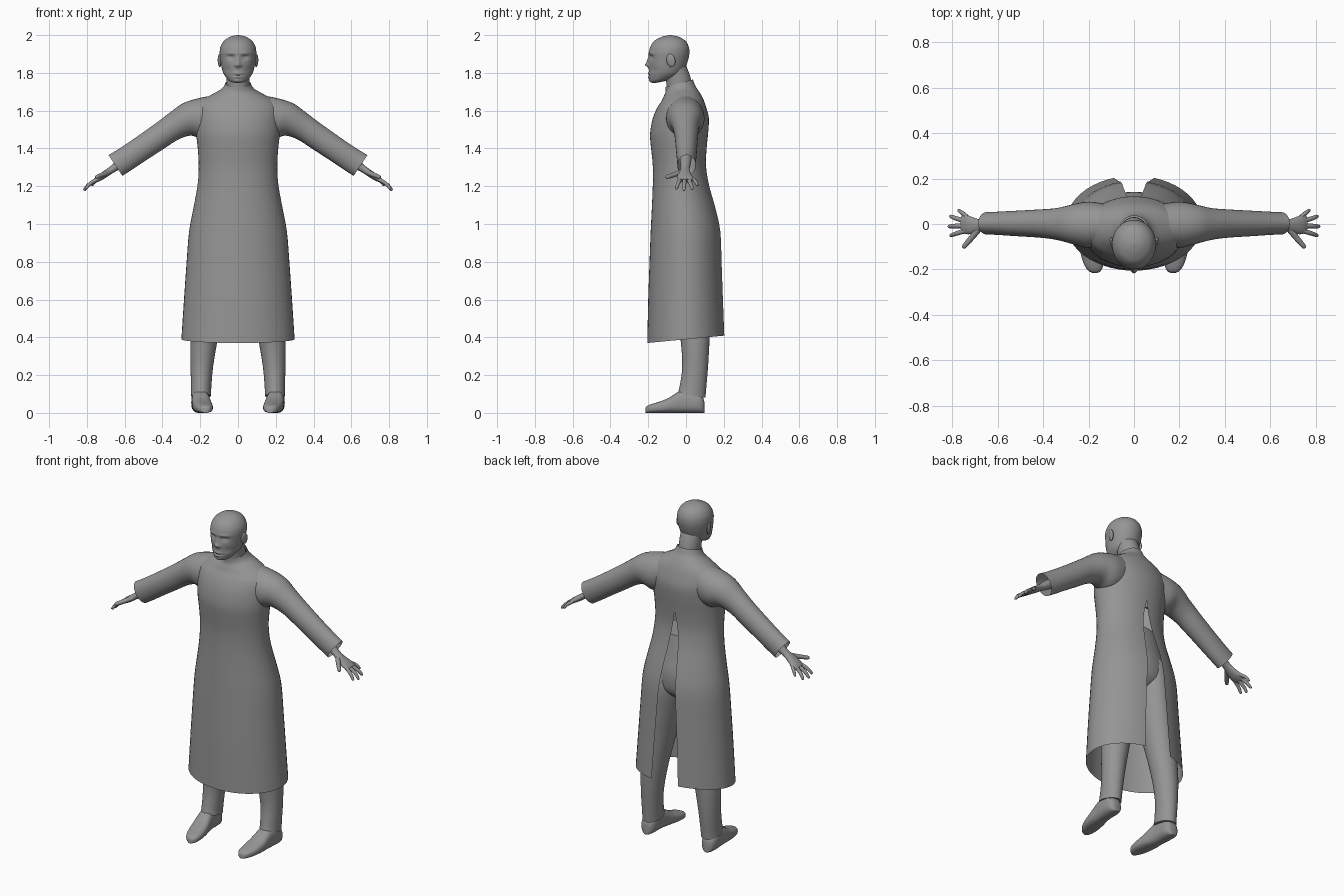
import bpy, bmesh, math
from mathutils import Vector, Matrix

grey = bpy.data.materials.new("cloth grey")
grey.diffuse_color = (0.3, 0.3, 0.3, 1)


def finish(bm, name, angle=50):
    bmesh.ops.remove_doubles(bm, verts=bm.verts, dist=1e-5)
    bmesh.ops.recalc_face_normals(bm, faces=bm.faces)
    me = bpy.data.meshes.new(name)
    bm.to_mesh(me)
    bm.free()
    me.materials.append(grey)
    me.shade_smooth()
    me.set_sharp_from_angle(angle=math.radians(angle))
    ob = bpy.data.objects.new(name, me)
    bpy.context.collection.objects.link(ob)
    return ob


def smooth_rings(rings, steps):
    """Catmull-Rom interpolation between cross-sections."""
    out = []
    last = len(rings) - 1
    for i in range(last):
        p0, p1, p2, p3 = (rings[max(0, min(last, k))] for k in (i - 1, i, i + 1, i + 2))
        for s in range(steps):
            t = s / steps
            out.append([0.5 * (2 * b + (c - a) * t + (2 * a - 5 * b + 4 * c - d) * t * t
                               + (3 * b - a - 3 * c + d) * t ** 3)
                        for a, b, c, d in zip(p0, p1, p2, p3)])
    out.append(list(rings[-1]))
    return out


def loft(name, rings, seg=32, steps=4, cap=(True, True), power=2.0, shape=None, angle=50):
    """Ring = end point A, end point B, half-width vector W, half-gap at A."""
    def f(u):
        return math.copysign(abs(u) ** (2 / power), u)
    bm = bmesh.new()
    rows = []
    for r in smooth_rings(rings, steps):
        a, b, w = Vector(r[0:3]), Vector(r[3:6]), Vector(r[6:9])
        g = math.asin(min(1, max(0, r[9]) / max(w.length, 1e-6)))
        row = []
        for k in range(seg + 1):
            t = g + (2 * math.pi - 2 * g) * k / seg
            p = (a + b) / 2 + (a - b) / 2 * f(math.cos(t)) + w * f(math.sin(t))
            row.append(bm.verts.new(shape(p) if shape else p))
        rows.append(row)
    for lo, hi in zip(rows, rows[1:]):
        for k in range(seg):
            bm.faces.new((lo[k], lo[k + 1], hi[k + 1], hi[k]))
    for flag, row in zip(cap, (rows[0], rows[-1])):
        if flag:
            bm.faces.new(row[:-1])
    return finish(bm, name, angle)


def upright(z_back, z_front, cx, hx, yf, yb, gap=0):
    return (cx, yb, z_back, cx, yf, z_front, hx, 0, 0, gap)


# Long gown: z at back, z at front, half width, front y, back y, half slit
gown = [
    (0.41, 0.37, 0.300, -0.205, 0.212, 0.088), (0.60, 0.60, 0.286, -0.200, 0.203, 0.078),
    (0.80, 0.80, 0.272, -0.193, 0.194, 0.066), (0.96, 0.96, 0.259, -0.187, 0.186, 0.055),
    (1.08, 1.08, 0.237, -0.181, 0.160, 0.045), (1.20, 1.20, 0.215, -0.176, 0.125, 0.032),
    (1.31, 1.31, 0.208, -0.176, 0.106, 0.018), (1.41, 1.41, 0.214, -0.186, 0.110, 0),
    (1.48, 1.48, 0.222, -0.190, 0.117, 0), (1.56, 1.56, 0.225, -0.176, 0.121, 0),
    (1.62, 1.62, 0.218, -0.150, 0.106, 0), (1.665, 1.65, 0.185, -0.130, 0.090, 0),
    (1.70, 1.68, 0.130, -0.116, 0.070, 0), (1.73, 1.70, 0.085, -0.108, 0.050, 0),
    (1.765, 1.725, 0.067, -0.108, 0.036, 0)]
loft("gown", [upright(a, b, 0, *rest) for a, b, *rest in gown], seg=48, steps=3, cap=(False, False))

# Neck
loft("neck", [upright(1.66, 1.66, 0, 0.060, -0.10, 0.03), upright(1.76, 1.72, 0, 0.060, -0.102, 0.028),
              upright(1.84, 1.80, 0, 0.062, -0.11, 0.0)])

# Head: z at back, z at front, half width, front y, back y
head = [
    (1.752, 1.746, 0.012, -0.165, -0.130), (1.758, 1.748, 0.034, -0.180, -0.105),
    (1.772, 1.756, 0.052, -0.190, -0.070), (1.788, 1.775, 0.067, -0.195, -0.030),
    (1.805, 1.800, 0.079, -0.196, -0.013), (1.840, 1.840, 0.089, -0.196, 0.002),
    (1.880, 1.880, 0.095, -0.196, 0.014), (1.910, 1.910, 0.097, -0.196, 0.018),
    (1.940, 1.940, 0.092, -0.188, 0.014), (1.970, 1.970, 0.074, -0.167, -0.003),
    (1.990, 1.990, 0.045, -0.130, -0.036), (1.998, 1.998, 0.018, -0.100, -0.068),
    (2.000, 2.000, 0.002, -0.086, -0.082)]
# Facial relief: x, z, x radius, z radius, depth
relief = [
    (0, 1.842, 0.015, 0.011, -0.018), (0, 1.862, 0.010, 0.022, -0.010),
    (0, 1.796, 0.024, 0.006, -0.007), (0, 1.787, 0.026, 0.004, 0.004),
    (0, 1.778, 0.020, 0.006, -0.007), (0, 1.757, 0.022, 0.010, -0.004)]
for s in (1, -1):
    relief += [(s * 0.037, 1.882, 0.018, 0.012, 0.013), (s * 0.037, 1.879, 0.012, 0.005, -0.005),
               (s * 0.040, 1.904, 0.028, 0.008, -0.005), (s * 0.014, 1.838, 0.007, 0.006, -0.006),
               (s * 0.055, 1.815, 0.020, 0.018, 0.005)]


def face(p):
    if p.y < -0.10:
        fade = min(1, (-0.10 - p.y) / 0.04)
        p.y += fade * sum(d * math.exp(-((p.x - x) / rx) ** 2 - ((p.z - z) / rz) ** 2)
                          for x, z, rx, rz, d in relief)
    return p


loft("head", [upright(a, b, 0, *rest) for a, b, *rest in head], seg=80, steps=6, shape=face, angle=80)

# Hips under the gown
loft("hips", [upright(z, z, 0, hx, yf, yb) for z, hx, yf, yb in (
    (0.88, 0.08, -0.05, 0.09), (0.93, 0.17, -0.10, 0.135), (1.03, 0.19, -0.12, 0.14),
    (1.13, 0.18, -0.12, 0.115), (1.25, 0.16, -0.12, 0.085))])

# Sleeve: top x z, bottom x z, front y, back y
sleeve = [
    (0.10, 1.685, 0.12, 1.46, -0.09, 0.085), (0.20, 1.668, 0.19, 1.45, -0.105, 0.098),
    (0.29, 1.640, 0.25, 1.468, -0.088, 0.086), (0.36, 1.590, 0.32, 1.445, -0.070, 0.070),
    (0.44, 1.530, 0.39, 1.400, -0.060, 0.064), (0.56, 1.445, 0.49, 1.335, -0.053, 0.058),
    (0.64, 1.392, 0.56, 1.288, -0.048, 0.054), (0.685, 1.365, 0.612, 1.255, -0.046, 0.052)]
# Trouser leg: z, centre x, half width, front y, back y
leg = [
    (1.05, 0.088, 0.085, -0.10, 0.13), (0.92, 0.094, 0.092, -0.10, 0.145),
    (0.80, 0.112, 0.094, -0.09, 0.14), (0.60, 0.147, 0.086, -0.06, 0.13),
    (0.40, 0.178, 0.073, -0.030, 0.125), (0.25, 0.191, 0.060, -0.020, 0.117),
    (0.15, 0.195, 0.054, -0.032, 0.107), (0.10, 0.196, 0.054, -0.044, 0.103)]
# Shoe: y, centre x, half width, top z
shoe = [
    (0.097, 0.202, 0.018, 0.060), (0.088, 0.202, 0.034, 0.085), (0.060, 0.202, 0.045, 0.105),
    (0.000, 0.200, 0.046, 0.120), (-0.040, 0.196, 0.047, 0.112), (-0.090, 0.190, 0.051, 0.080),
    (-0.145, 0.182, 0.049, 0.058), (-0.185, 0.176, 0.040, 0.046), (-0.207, 0.173, 0.026, 0.036),
    (-0.215, 0.172, 0.010, 0.024)]
# Forearm and palm: x, y, z, half thickness, half width
palm = [
    (0.52, 0.0, 1.390, 0.036, 0.036), (0.62, -0.002, 1.322, 0.026, 0.028),
    (0.665, -0.005, 1.290, 0.019, 0.024), (0.700, -0.008, 1.266, 0.018, 0.034),
    (0.735, -0.003, 1.243, 0.016, 0.042), (0.757, 0.0, 1.229, 0.011, 0.038)]
# Digits: base, middle, tip, base radius
digits = [
    ((0.685, -0.025, 1.275), (0.718, -0.065, 1.260), (0.752, -0.105, 1.247), 0.014),
    ((0.742, -0.030, 1.238), (0.782, -0.042, 1.215), (0.810, -0.052, 1.186), 0.011),
    ((0.748, -0.008, 1.234), (0.790, -0.009, 1.208), (0.818, -0.011, 1.178), 0.011),
    ((0.745, 0.014, 1.236), (0.784, 0.025, 1.212), (0.811, 0.035, 1.184), 0.011),
    ((0.732, 0.030, 1.243), (0.757, 0.050, 1.226), (0.775, 0.063, 1.204), 0.010)]


def digit_rings(s, base, mid, tip, r):
    base, mid, tip = Vector(base), Vector(mid), Vector(tip)
    d = (tip - base).normalized()
    w = d.cross(Vector((0.56, 0, 0.83))).normalized()
    n = w.cross(d)
    rings = []
    for c, k in ((base, 1), (mid, 0.9), (tip - d * 0.008, 0.72), (tip, 0.25)):
        a, b = c + n * r * k, c - n * r * k
        rings.append((s * a.x, a.y, a.z, s * b.x, b.y, b.z, s * w.x * r * k, w.y * r * k, w.z * r * k, 0))
    return rings


for s, side in ((1, "left"), (-1, "right")):
    loft(side + "_sleeve",
         [(s * tx, (yf + yb) / 2, tz, s * bx, (yf + yb) / 2, bz, 0, (yb - yf) / 2, 0, 0)
          for tx, tz, bx, bz, yf, yb in sleeve], cap=(True, False))
    loft(side + "_trouser_leg", [upright(z - 0.02 * (z < 0.2), z, s * cx, hx, yf, yb)
                                 for z, cx, hx, yf, yb in leg])
    loft(side + "_shoe", [(s * cx, y, top, s * cx, y, 0, hx, 0, 0, 0) for y, cx, hx, top in shoe],
         power=2.6)
    loft(side + "_palm", [(s * (x + 0.56 * t), y, z + 0.83 * t, s * (x - 0.56 * t), y, z - 0.83 * t,
                           0, w, 0, 0) for x, y, z, t, w in palm], seg=24)
    for i, d in enumerate(digits):
        loft(f"{side}_{'thumb' if i == 0 else 'finger_' + str(i)}", digit_rings(s, *d), seg=12, steps=3)
    # Ear
    bm = bmesh.new()
    place = (Matrix.Translation((s * 0.097, -0.080, 1.866)) @ Matrix.Rotation(0.2, 4, 'X')
             @ Matrix.Rotation(s * -0.25, 4, 'Z') @ Matrix.Diagonal((0.009, 0.024, 0.036, 1)))
    bmesh.ops.create_uvsphere(bm, u_segments=20, v_segments=12, radius=1, matrix=place)
    finish(bm, side + "_ear")
